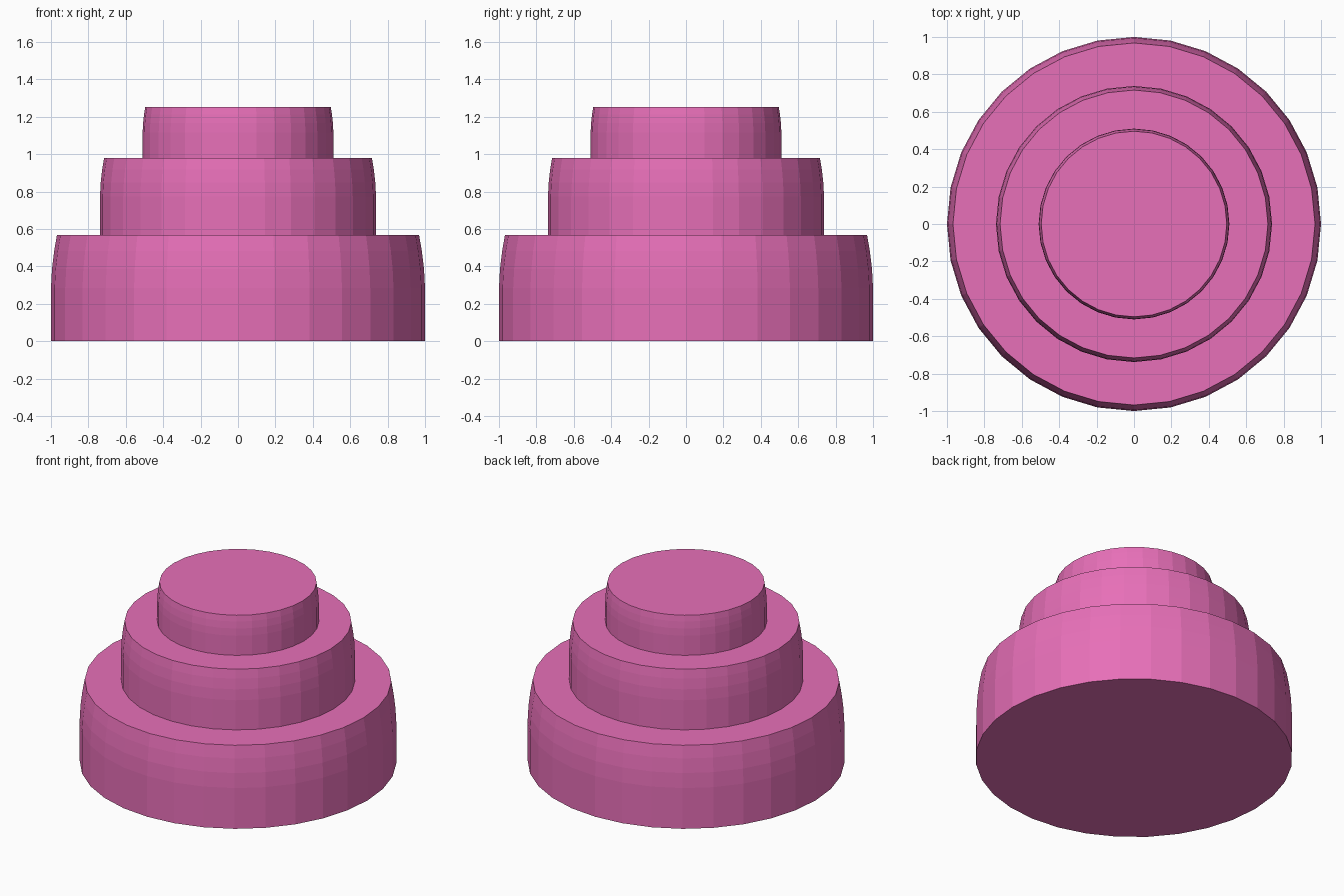
import bpy, bmesh
from math import sin, cos, tau

if "Cube" in bpy.data.objects:
    bpy.data.objects.remove(bpy.data.objects["Cube"])

SIDES = 32

pink = bpy.data.materials.new("pink_icing")
pink.diffuse_color = (0.80, 0.16, 0.48, 1)
pink.use_nodes = True
pink.node_tree.nodes["Principled BSDF"].inputs["Base Color"].default_value = pink.diffuse_color


def tier(name, radius, top_radius, z0, z1):
    """Closed round tier whose wall curves gently inward towards the top."""
    drop = radius - top_radius
    # fraction of height, fraction of the inward taper
    profile = [(0, 0), (0.5, 0), (0.68, 0.17), (0.85, 0.53), (1, 1)]
    bm = bmesh.new()
    rings = []
    for h, t in profile:
        r, z = radius - drop * t, z0 + (z1 - z0) * h
        rings.append([bm.verts.new((r * cos(tau * i / SIDES),
                                    r * sin(tau * i / SIDES), z))
                      for i in range(SIDES)])
    for a, b in zip(rings, rings[1:]):
        for i in range(SIDES):
            j = (i + 1) % SIDES
            bm.faces.new((a[i], a[j], b[j], b[i]))
    bm.faces.new(rings[0][::-1])
    bm.faces.new(rings[-1])
    mesh = bpy.data.meshes.new(name)
    bm.to_mesh(mesh)
    bm.free()
    mesh.materials.append(pink)
    obj = bpy.data.objects.new(name, mesh)
    bpy.context.collection.objects.link(obj)


# Three stacked cake tiers
tier("bottom_tier", 1.0, 0.968, 0.0, 0.567)
tier("middle_tier", 0.738, 0.716, 0.567, 0.98)
tier("top_tier", 0.51, 0.496, 0.98, 1.253)
